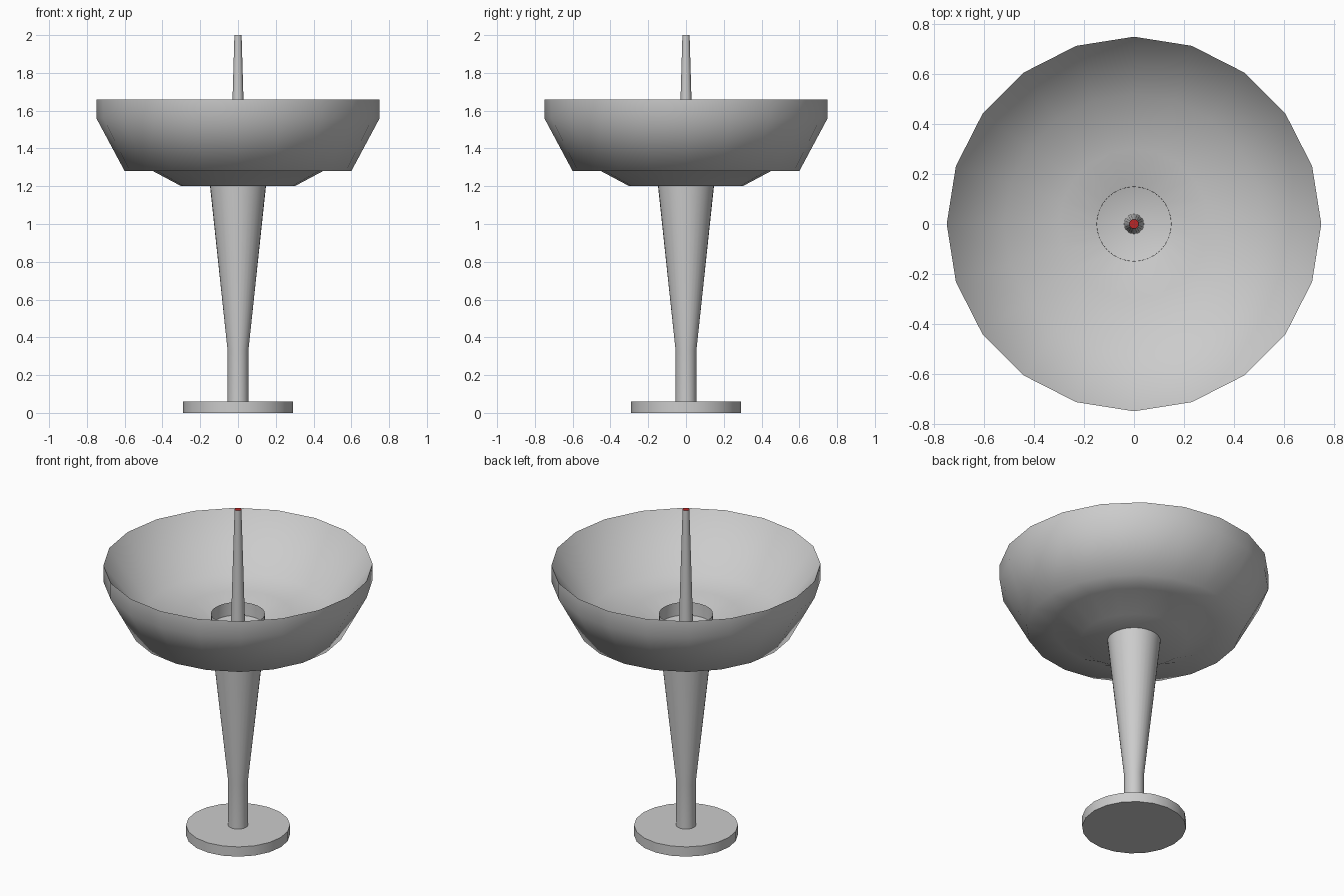
import bpy, bmesh, math

if "Cube" in bpy.data.objects:
    bpy.data.objects.remove(bpy.data.objects["Cube"])


def lathe(name, profile, sides, smooth_angle, color=None):
    """Revolve (radius, z) points around z; a radius of 0 closes to a point."""
    bm = bmesh.new()
    rings = []
    for r, z in profile:
        if r == 0:
            rings.append([bm.verts.new((0, 0, z))])
        else:
            rings.append([bm.verts.new((r * math.cos(2 * math.pi * i / sides),
                                        r * math.sin(2 * math.pi * i / sides), z))
                          for i in range(sides)])
    for a, b in zip(rings, rings[1:]):
        for i in range(sides):
            j = (i + 1) % sides
            loop = [a[i % len(a)], a[j % len(a)], b[j % len(b)], b[i % len(b)]]
            bm.faces.new(list(dict.fromkeys(loop)))
    mesh = bpy.data.meshes.new(name)
    bm.to_mesh(mesh)
    bm.free()
    ob = bpy.data.objects.new(name, mesh)
    bpy.context.collection.objects.link(ob)
    if color:
        mat = bpy.data.materials.new(name + "_color")
        mat.diffuse_color = color
        mat.use_nodes = True
        mat.node_tree.nodes["Principled BSDF"].inputs["Base Color"].default_value = mat.diffuse_color
        mesh.materials.append(mat)
    bpy.ops.object.select_all(action='DESELECT')
    ob.select_set(True)
    bpy.context.view_layer.objects.active = ob
    bpy.ops.object.shade_smooth_by_angle(angle=math.radians(smooth_angle))
    return ob


# Round foot
lathe("base", [(0, 0), (0.29, 0), (0.29, 0.06), (0, 0.06)], 20, 40)

# Flaring stem, ending as an open collar inside the bowl
lathe("stem", [(0.055, 0.06), (0.055, 0.33), (0.148, 1.2), (0.15, 1.36)], 32, 40)

# Thick-walled bowl: outside up to the rim, then inside down to the centre
lathe("bowl", [(0, 1.2), (0.3, 1.2), (0.45, 1.28), (0.6, 1.28), (0.75, 1.56),
               (0.75, 1.66), (0.52, 1.36), (0.3, 1.36), (0.15, 1.28), (0, 1.28)],
      20, 80)

# Tapered spout with a red outlet at its tip
lathe("spout", [(0.04, 1.27), (0.029, 1.66), (0.019, 2.0)], 20, 40)
lathe("spout_outlet", [(0.019, 2.0), (0, 2.0)], 20, 40, (0.5, 0.02, 0.02, 1))
